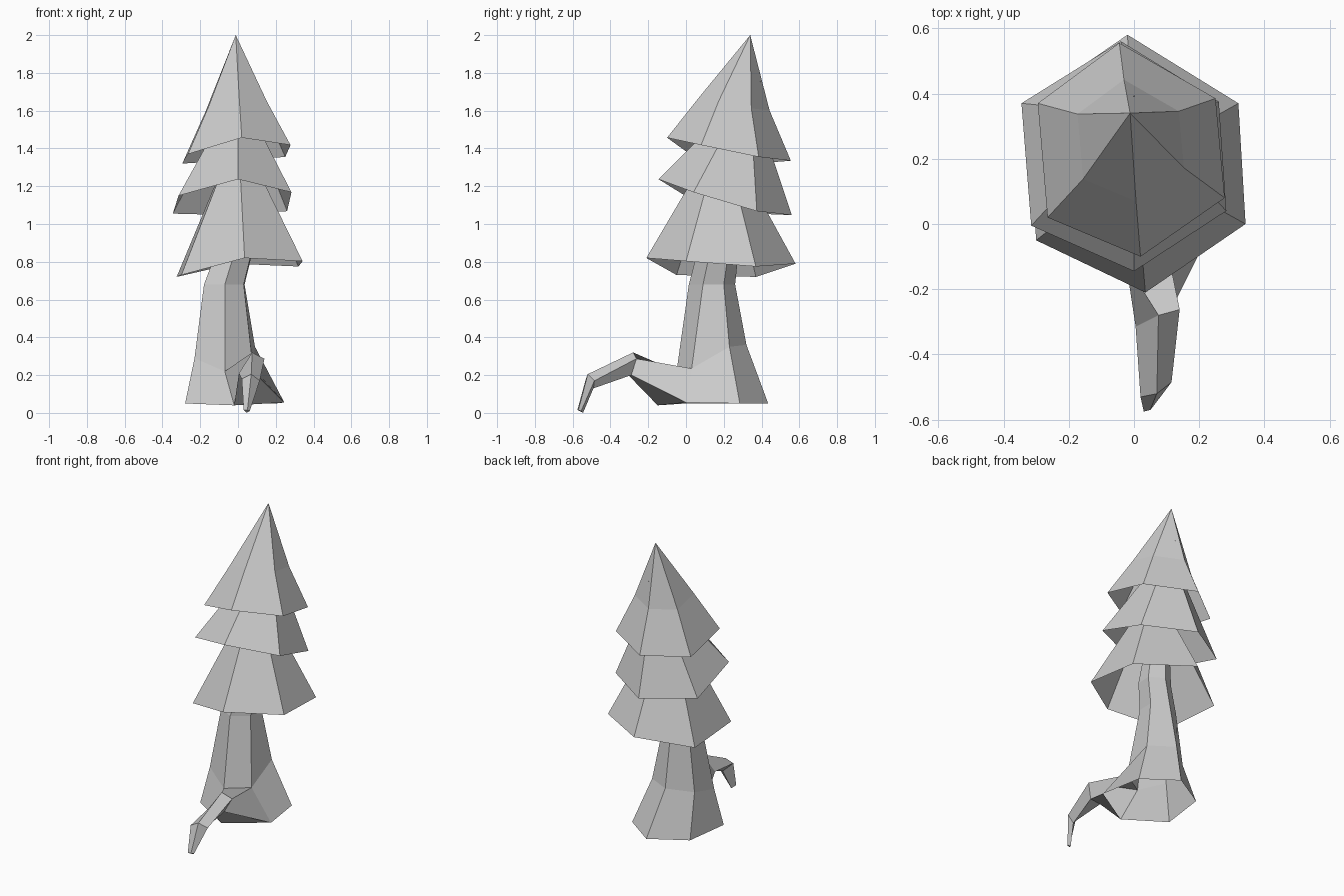
import bpy
from mathutils import Vector


def loft(name, rings, tip=None, skip=(), cap=False):
    """Skin a list of equal-sized rings; optionally close to a point or a flat cap."""
    n = len(rings[0])
    verts = [Vector(p) for ring in rings for p in ring]
    faces = []
    for r in range(len(rings) - 1):
        for i in range(n):
            if (r, i) not in skip:
                j = (i + 1) % n
                faces.append((r * n + i, r * n + j, (r + 1) * n + j, (r + 1) * n + i))
    last = (len(rings) - 1) * n
    if tip is not None:
        verts.append(Vector(tip))
        faces += [(last + i, last + (i + 1) % n, len(verts) - 1) for i in range(n)]
    elif cap:
        faces.append(tuple(range(last, last + n)))
    mesh = bpy.data.meshes.new(name)
    mesh.from_pydata(verts, [], faces)
    mesh.update()
    obj = bpy.data.objects.new(name, mesh)
    bpy.context.collection.objects.link(obj)
    return obj


def toward(ring, apex, f, offset=(0, 0, 0)):
    """Ring scaled about an apex point, with a small offset for the bend."""
    a = Vector(apex)
    return [a + (Vector(p) - a) * f + Vector(offset) for p in ring]


def moved_ring(ring, centre, scale):
    """Copy of a ring at a new centre and size."""
    c = sum((Vector(p) for p in ring), Vector()) / len(ring)
    return [Vector(centre) + (Vector(p) - c) * scale for p in ring]


# Trunk rings: front-left, front-right, back-right, back, back-left, left
base = [(-0.02, -0.15, 0.04), (0.245, 0.0, 0.055), (0.20, 0.285, 0.05),
        (-0.01, 0.435, 0.05), (-0.24, 0.30, 0.05), (-0.28, 0.0, 0.05)]
flare = [(-0.07, -0.05, 0.22), (0.08, 0.03, 0.235), (0.09, 0.23, 0.35),
         (-0.07, 0.32, 0.36), (-0.21, 0.21, 0.33), (-0.23, 0.03, 0.29)]
neck = [(-0.07, 0.015, 0.68), (0.03, 0.09, 0.68), (0.035, 0.20, 0.68),
        (-0.065, 0.26, 0.68), (-0.165, 0.20, 0.68), (-0.18, 0.08, 0.68)]
upper = moved_ring(neck, (-0.02, 0.17, 0.84), 0.9)
crown = moved_ring(neck, (0.0, 0.24, 1.25), 0.5)
loft("trunk", [base, flare, neck, upper, crown], tip=(0.0, 0.395, 1.76), skip={(0, 0)})

# Root growing out of the front face of the trunk flare
loft("front_root", [
    [base[0], flare[0], flare[1], base[1]],
    [(0.005, -0.315, 0.21), (0.075, -0.28, 0.32), (0.14, -0.262, 0.287), (0.10, -0.29, 0.20)],
    [(0.02, -0.53, 0.18), (0.07, -0.52, 0.205), (0.115, -0.485, 0.17), (0.07, -0.49, 0.13)],
    [(0.03, -0.575, 0.015), (0.05, -0.57, 0.015), (0.062, -0.555, 0.01), (0.045, -0.545, 0.0)],
], cap=True)

# Foliage tiers: open six-sided cones, each leaning towards its own apex
tiers = [
    ("lower_foliage", (0.0, 0.19, 1.50), (0, 0, 0),
     [(0.035, -0.21, 0.82), (0.342, 0.0, 0.803), (0.32, 0.37, 0.775),
      (-0.02, 0.58, 0.79), (-0.325, 0.37, 0.72), (-0.30, -0.05, 0.73)]),
    ("middle_foliage", (0.0, 0.335, 1.72), (0, 0, 0),
     [(0.0, -0.145, 1.237), (0.283, 0.04, 1.168), (0.26, 0.375, 1.068),
      (-0.04, 0.56, 1.047), (-0.345, 0.37, 1.055), (-0.315, -0.005, 1.15)]),
    ("top_foliage", (-0.012, 0.34, 2.0), (0, -0.02, -0.02),
     [(0.02, -0.10, 1.457), (0.278, 0.08, 1.418), (0.25, 0.385, 1.355),
      (-0.045, 0.555, 1.335), (-0.295, 0.37, 1.32), (-0.265, 0.02, 1.37)]),
]
for name, apex, bend, rim in tiers:
    loft(name, [rim, toward(rim, apex, 0.57, bend)], tip=apex)
